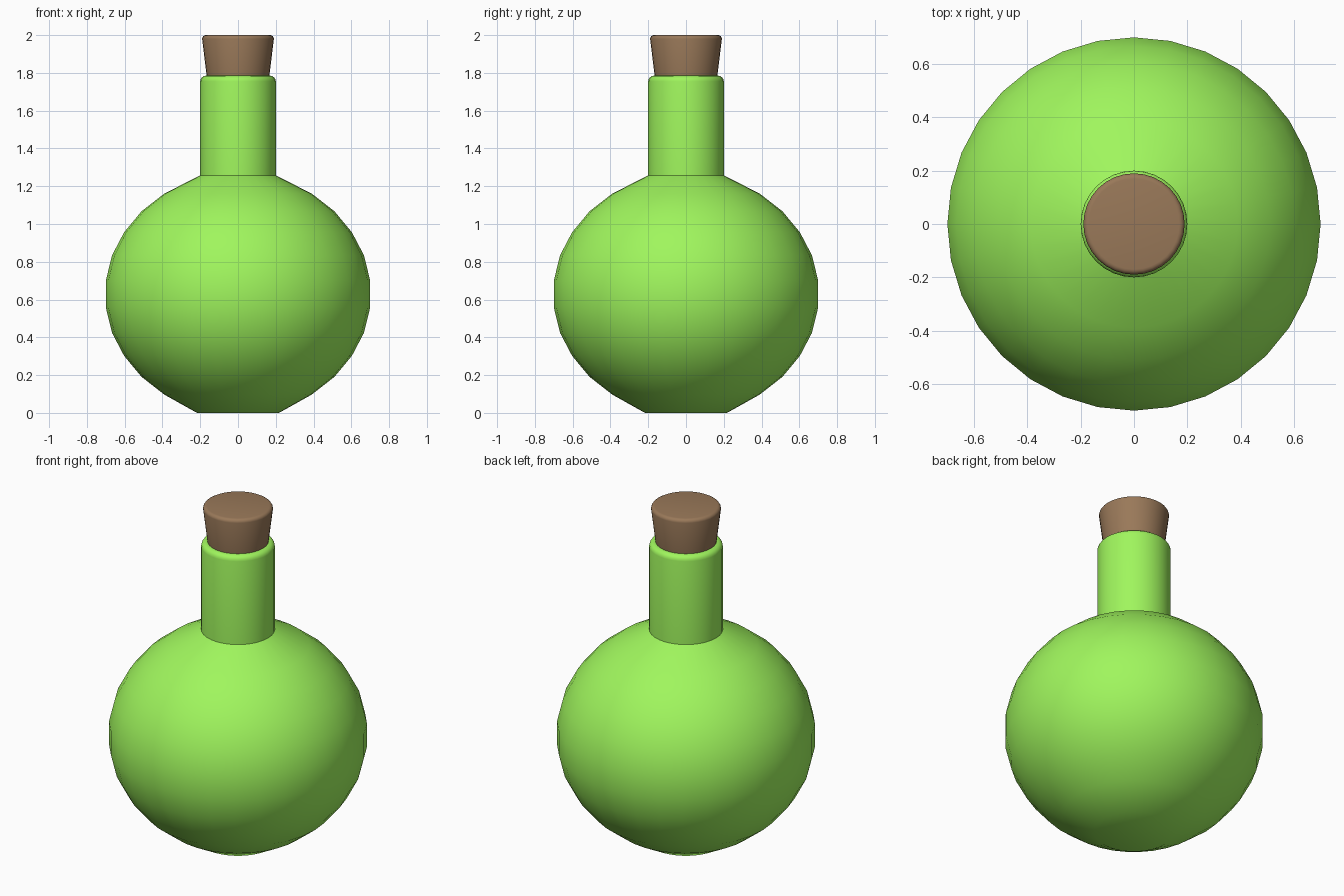
import bpy, bmesh, math

if "Cube" in bpy.data.objects:
    bpy.data.objects.remove(bpy.data.objects["Cube"])

SEGMENTS = 32


def material(name, color):
    mat = bpy.data.materials.new(name)
    mat.diffuse_color = (*color, 1)
    mat.use_nodes = True
    mat.node_tree.nodes["Principled BSDF"].inputs["Base Color"].default_value = mat.diffuse_color
    return mat


def lathe(name, profile, mat):
    """Spin an (r, z) profile, listed bottom to top, and cap both ends."""
    bm = bmesh.new()
    rings = []
    for r, z in profile:
        rings.append([bm.verts.new((r * math.cos(a), r * math.sin(a), z))
                      for a in (math.tau * i / SEGMENTS for i in range(SEGMENTS))])
    for low, high in zip(rings, rings[1:]):
        for i in range(SEGMENTS):
            j = (i + 1) % SEGMENTS
            bm.faces.new((low[i], low[j], high[j], high[i]))
    bm.faces.new(rings[0][::-1])
    bm.faces.new(rings[-1])
    mesh = bpy.data.meshes.new(name)
    bm.to_mesh(mesh)
    bm.free()
    mesh.materials.append(mat)
    obj = bpy.data.objects.new(name, mesh)
    bpy.context.collection.objects.link(obj)
    bpy.ops.object.select_all(action='DESELECT')
    obj.select_set(True)
    bpy.context.view_layer.objects.active = obj
    bpy.ops.object.shade_smooth_by_angle(angle=math.radians(40))
    return obj


def rounded(r, z, size, steps=4):
    """Quarter-round top edge ending at radius r - size, height z."""
    return [(r - size + size * math.cos(t), z - size + size * math.sin(t))
            for t in (math.pi / 2 * i / steps for i in range(steps + 1))]


glass = material("green_glass", (0.35, 0.92, 0.11))
cork = material("cork", (0.32, 0.19, 0.10))

# Round body with flat base, and neck with rounded lip
half = [(0.70, 0.07), (0.667, 0.205), (0.603, 0.327), (0.511, 0.438), (0.389, 0.533)]
body = [(0.217, 0.0)] + [(r, 0.629 - h) for r, h in reversed(half)]
body += [(r, 0.629 + h) for r, h in half] + [(0.2, 1.257)]
lathe("bottle", body + rounded(0.2, 1.785, 0.03), glass)

# Tapered stopper
lathe("stopper", [(0.163, 1.76), (0.166, 1.785)] + rounded(0.19, 2.0, 0.02), cork)
